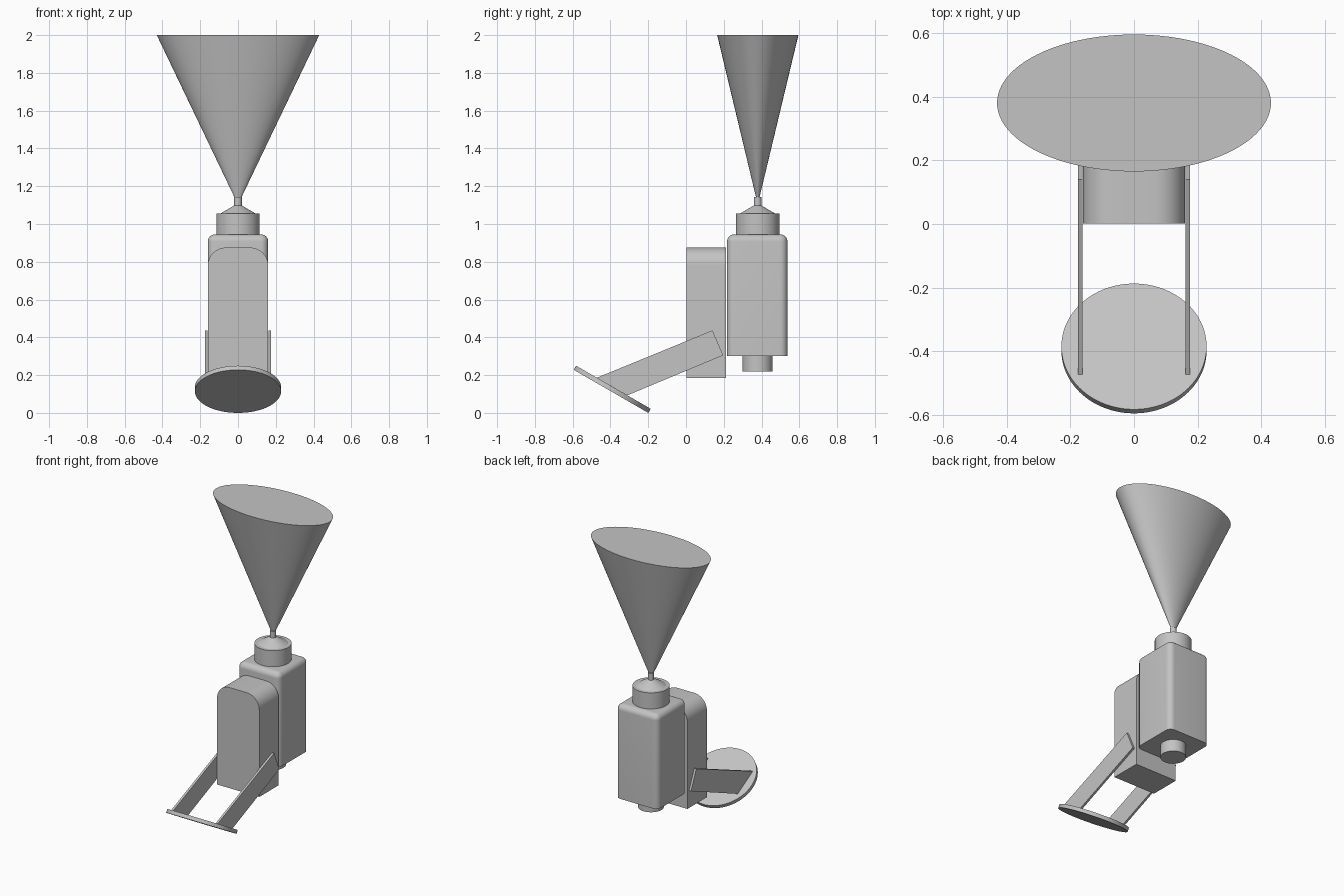
import bpy, bmesh, math
from mathutils import Vector

cube = bpy.data.objects.get("Cube")
if cube:
    bpy.data.objects.remove(cube, do_unlink=True)

GREY = (0.55, 0.55, 0.55, 1)
mat = bpy.data.materials.new("light grey")
mat.use_nodes = True
mat.diffuse_color = GREY
mat.node_tree.nodes["Principled BSDF"].inputs["Base Color"].default_value = GREY

AXIS_Y = 0.379   # centre line of the body and spray


def finish(bm, name):
    bmesh.ops.recalc_face_normals(bm, faces=bm.faces)
    mesh = bpy.data.meshes.new(name)
    bm.to_mesh(mesh)
    bm.free()
    obj = bpy.data.objects.new(name, mesh)
    bpy.context.collection.objects.link(obj)
    mesh.materials.append(mat)
    bpy.ops.object.select_all(action='DESELECT')
    obj.select_set(True)
    bpy.context.view_layer.objects.active = obj
    bpy.ops.object.shade_smooth_by_angle(angle=math.radians(30))
    return obj


def cone(name, r1, r2, z1, z2, y=AXIS_Y, squash=1.0):
    bm = bmesh.new()
    bmesh.ops.create_cone(bm, cap_ends=True, segments=96, radius1=r1,
                          radius2=r2, depth=z2 - z1)
    bmesh.ops.scale(bm, vec=(1, squash, 1), verts=bm.verts)
    bmesh.ops.translate(bm, vec=(0, y, (z1 + z2) / 2), verts=bm.verts)
    return finish(bm, name)


def prism(name, points, depth):
    bm = bmesh.new()
    face = bm.faces.new([bm.verts.new(p) for p in points])
    ext = bmesh.ops.extrude_face_region(bm, geom=[face], use_keep_orig=True)
    verts = [g for g in ext["geom"] if isinstance(g, bmesh.types.BMVert)]
    bmesh.ops.translate(bm, vec=Vector(depth), verts=verts)
    return finish(bm, name)


# Main body: box with rounded upright and top edges, sharp base
bm = bmesh.new()
bmesh.ops.create_cube(bm, size=1)
bmesh.ops.scale(bm, vec=(0.32, 0.32, 0.643), verts=bm.verts)
bmesh.ops.translate(bm, vec=(0, AXIS_Y - 0.002, 0.6235), verts=bm.verts)
edges = [e for e in bm.edges if max(v.co.z for v in e.verts) > 0.6]
bmesh.ops.bevel(bm, geom=edges, offset=0.038, segments=8, profile=0.5,
                affect='EDGES')
finish(bm, "main_body")

# Spray head stack and the knob under the body
cone("bottom_knob", 0.08, 0.08, 0.22, 0.31)
cone("collar", 0.115, 0.115, 0.935, 1.055)
cone("collar_cap", 0.095, 0.022, 1.054, 1.097)
cone("nozzle", 0.02, 0.02, 1.09, 1.143)
cone("spray_fan", 0.018, 0.43, 1.14, 2.0, y=0.38, squash=0.5)

# Front housing: upright slab with rounded top corners
W, R, TOP, BASE, FRONT = 0.16, 0.095, 0.875, 0.185, 0.002
outline = [(-W, FRONT, BASE), (W, FRONT, BASE)]
for side, start in ((1, 0), (-1, 90)):
    for i in range(13):
        a = math.radians(start + i * 7.5)
        outline.append((side * (W - R) + R * math.cos(a), FRONT,
                        TOP - R + R * math.sin(a)))
prism("front_housing", outline, (0, 0.211, 0))

# Pair of thin arms carrying the disc
arm = [(0.14, 0.437), (0.197, 0.305), (-0.31, 0.093), (-0.472, 0.186)]
for name, side in (("left_arm", 1), ("right_arm", -1)):
    prism(name, [(side * 0.161, y, z) for y, z in arm], (side * 0.015, 0, 0))

# Tilted disc at the end of the arms
disc = cone("disc", 0.228, 0.228, 0, 0.025, y=0)
disc.rotation_euler.x = math.radians(-30)
disc.location = (0, -0.397, 0.114)
